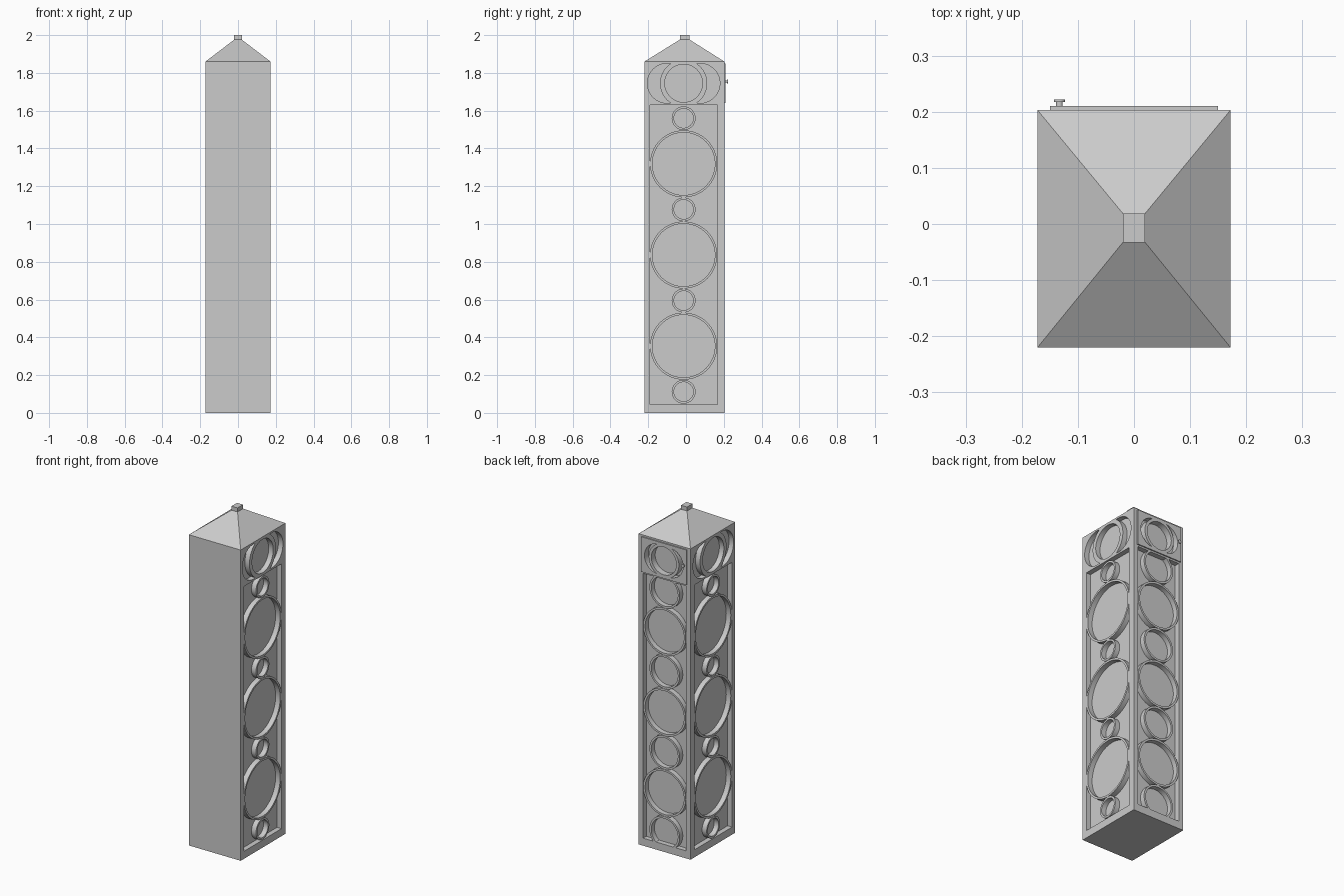
import bpy, bmesh
from math import radians
from mathutils import Matrix, Vector

cube = bpy.data.objects.get("Cube")
if cube:
    bpy.data.objects.remove(cube, do_unlink=True)

GREY = (0.6, 0.6, 0.6, 1)
stone = bpy.data.materials.new("stone grey")
stone.use_nodes = True
stone.diffuse_color = GREY
stone.node_tree.nodes["Principled BSDF"].inputs["Base Color"].default_value = GREY

HALF_X, FRONT, BACK, EAVE = 0.172, -0.22, 0.203, 1.86
DEPTH, MID_Y = 0.03, -0.0125
Z = Vector((0, 0, 1))


def make(name, bm, frame=Matrix()):
    bmesh.ops.recalc_face_normals(bm, faces=bm.faces)
    mesh = bpy.data.meshes.new(name)
    bm.to_mesh(mesh)
    bm.free()
    mesh.transform(frame)
    mesh.materials.append(stone)
    obj = bpy.data.objects.new(name, mesh)
    bpy.context.collection.objects.link(obj)
    return obj


def activate(obj):
    bpy.ops.object.select_all(action='DESELECT')
    obj.select_set(True)
    bpy.context.view_layer.objects.active = obj


def smooth(obj):
    activate(obj)
    bpy.ops.object.shade_smooth_by_angle(angle=radians(30))


def box(name, low, high, frame=Matrix()):
    bm = bmesh.new()
    bmesh.ops.create_cube(bm, size=1)
    low, high = Vector(low), Vector(high)
    for v in bm.verts:
        v.co = (low + high) / 2 + v.co * (high - low)
    return make(name, bm, frame)


def disc(name, u, v, r, low, high, frame, n=64):
    bm = bmesh.new()
    bmesh.ops.create_cone(bm, cap_ends=True, segments=n, radius1=r, radius2=r, depth=high - low,
                          matrix=Matrix.Translation((u, v, (low + high) / 2)))
    return make(name, bm, frame)


def tube(name, v, inner, outer, low, high, frame):
    # Square section swept round the axis
    bm = bmesh.new()
    loops = []
    for r, w in ((inner, low), (outer, low), (outer, high), (inner, high)):
        loops.append(bmesh.ops.create_circle(bm, segments=64, radius=r,
                                             matrix=Matrix.Translation((0, v, w)))["verts"])
    for k in range(4):
        a, b = loops[k], loops[(k + 1) % 4]
        for i in range(64):
            j = (i + 1) % 64
            bm.faces.new((a[i], a[j], b[j], b[i]))
    smooth(make(name, bm, frame))


def cut(obj, cutter, keep=False):
    mod = obj.modifiers.new("cut", 'BOOLEAN')
    mod.operation, mod.solver, mod.object = 'DIFFERENCE', 'EXACT', cutter
    activate(obj)
    bpy.ops.object.modifier_apply(modifier=mod.name)
    if not keep:
        bpy.data.objects.remove(cutter, do_unlink=True)


def face_frame(u, normal, origin):
    m = Matrix((u, Z, normal)).transposed().to_4x4()
    m.translation = origin
    return m


def medallion(targets, frame, v, inner, outer, side, offset):
    # Round recess with a crescent recess on each side of its raised ring
    cutters = [disc("recess", 0, v, inner, -DEPTH, 0.1, frame)]
    for s in (-1, 1):
        crescent = disc("crescent", s * offset, v, side, -DEPTH, 0.1, frame)
        cut(crescent, disc("ring_core", 0, v, outer, -0.2, 0.2, frame))
        cutters.append(crescent)
    for cutter in cutters:
        for t in targets:
            cut(t, cutter, keep=True)
        bpy.data.objects.remove(cutter, do_unlink=True)


def panel(name, body, frame, half, big, small, rim):
    # Recessed panel with a stack of alternating rings
    cut(body, box("recess", (-half, 0.045, -DEPTH), (half, 1.63, 0.1), frame))
    for i in range(7):
        r = big if i % 2 else small
        tube(f"{name}_ring_{i + 1}", 0.112 + i * 0.2413, r - rim, r, -DEPTH - 0.002, 0, frame)


# Shaft and pyramid roof
body = box("shaft", (-HALF_X, FRONT, 0), (HALF_X, BACK, EAVE))
bm = bmesh.new()
rings = []
for x, y0, y1, z in ((HALF_X, FRONT, BACK, EAVE), (0.02, -0.033, 0.019, 1.976)):
    rings.append([bm.verts.new(p) for p in ((-x, y0, z), (x, y0, z), (x, y1, z), (-x, y1, z))])
for i in range(4):
    j = (i + 1) % 4
    bm.faces.new((rings[0][i], rings[0][j], rings[1][j], rings[1][i]))
bm.faces.new(rings[1])
make("roof", bm)
box("roof_cap", (-0.02, -0.033, 1.974), (0.02, 0.019, 2))

# Side panels
for name, s in (("left", 1), ("right", -1)):
    frame = face_frame(Vector((0, s, 0)), Vector((s, 0, 0)), (s * HALF_X, MID_Y, 0))
    panel(name, body, frame, 0.178, 0.1775, 0.063, 0.012)
    medallion([body], frame, 1.745, 0.1, 0.125, 0.105, 0.087)

# Back panel with the small door above it
back = face_frame(Vector((-1, 0, 0)), Vector((0, 1, 0)), (0, BACK, 0))
panel("back", body, back, 0.1415, 0.1405, 0.1, 0.012)
door = box("door", (-0.15, 1.64, -0.001), (0.15, 1.85, 0.007), back)
medallion([body, door], back, 1.745, 0.083, 0.1, 0.088, 0.04)
smooth(body)
smooth(door)

# Door knob
smooth(disc("knob_stem", 0.133, 1.755, 0.006, 0.005, 0.016, back, 24))
smooth(disc("knob", 0.133, 1.755, 0.01, 0.014, 0.019, back, 24))
